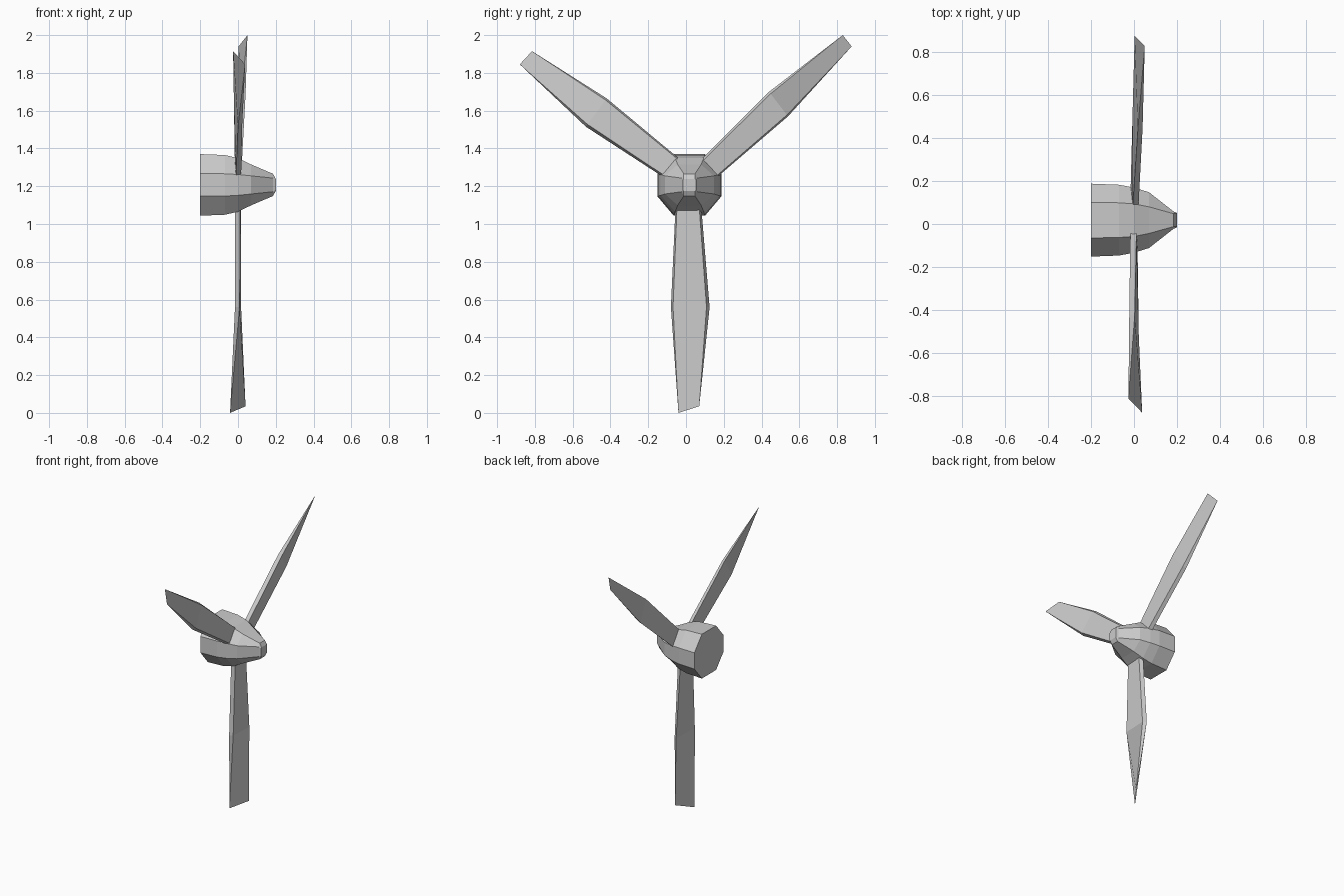
import bpy, bmesh
from mathutils import Vector

if "Cube" in bpy.data.objects:
    bpy.data.objects.remove(bpy.data.objects["Cube"])

HUB_Y, HUB_Z = 0.018, 1.207


def loft(name, rings):
    """Skin a list of closed rings and cap both ends."""
    bm = bmesh.new()
    loops = [[bm.verts.new(p) for p in ring] for ring in rings]
    n = len(loops[0])
    for a, b in zip(loops, loops[1:]):
        for i in range(n):
            j = (i + 1) % n
            bm.faces.new((a[i], a[j], b[j], b[i]))
    bm.faces.new(loops[0])
    bm.faces.new(loops[-1])
    bmesh.ops.remove_doubles(bm, verts=bm.verts, dist=0.0005)
    bmesh.ops.recalc_face_normals(bm, faces=bm.faces)
    mesh = bpy.data.meshes.new(name)
    bm.to_mesh(mesh)
    bm.free()
    obj = bpy.data.objects.new(name, mesh)
    bpy.context.collection.objects.link(obj)
    return obj


def octagon(x, ya, yb, zc, zd):
    """Flat-topped octagon: ya/zd top corners, yb/zc side corners."""
    pts = [(ya, zd), (yb, zc), (yb, -zc), (ya, -zd),
           (-ya, -zd), (-yb, -zc), (-yb, zc), (-ya, zd)]
    return [(x, HUB_Y + y, HUB_Z + z) for y, z in pts]


def blade(name, stations):
    """Each station: leading edge point, trailing edge point, half thickness."""
    rings = []
    for lead, trail, t in stations:
        lead, trail = Vector(lead), Vector(trail)
        off = Vector((t, 0, 0))
        chord = (trail - lead) * (0.08 if t else 0)
        # front face is slightly narrower than the back face
        rings.append([lead - off, trail - off,
                      trail + off - chord * 0.7, lead + off + chord])
    return loft(name, rings)


# Spinner hub with blunt nose
loft("hub", [octagon(*s) for s in (
    (-0.20, 0.083, 0.170, 0.060, 0.163),
    (-0.07, 0.081, 0.165, 0.059, 0.158),
    (0.00, 0.076, 0.152, 0.055, 0.142),
    (0.07, 0.062, 0.130, 0.048, 0.108),
    (0.185, 0.030, 0.040, 0.036, 0.059),
    (0.20, 0.030, 0.034, 0.028, 0.032))])

# Three twisted blades: root, widest point, knife-edge tip
blade("lower_blade", (
    ((0.003, 0.08, 1.10), (-0.003, -0.055, 1.10), 0.014),
    ((0.005, 0.125, 0.56), (-0.004, -0.08, 0.56), 0.012),
    ((0.04, 0.07, 0.035), (-0.042, -0.04, 0.0), 0)))
blade("upper_right_blade", (
    ((0.007, 0.065, 1.325), (-0.002, 0.155, 1.24), 0.014),
    ((0.030, 0.44, 1.70), (0.006, 0.54, 1.57), 0.012),
    ((0.05, 0.83, 2.0), (0.003, 0.877, 1.94), 0)))
blade("upper_left_blade", (
    ((0.003, -0.115, 1.245), (-0.003, -0.035, 1.345), 0.014),
    ((0.012, -0.53, 1.515), (-0.010, -0.42, 1.665), 0.012),
    ((0.038, -0.88, 1.845), (-0.026, -0.815, 1.915), 0)))
